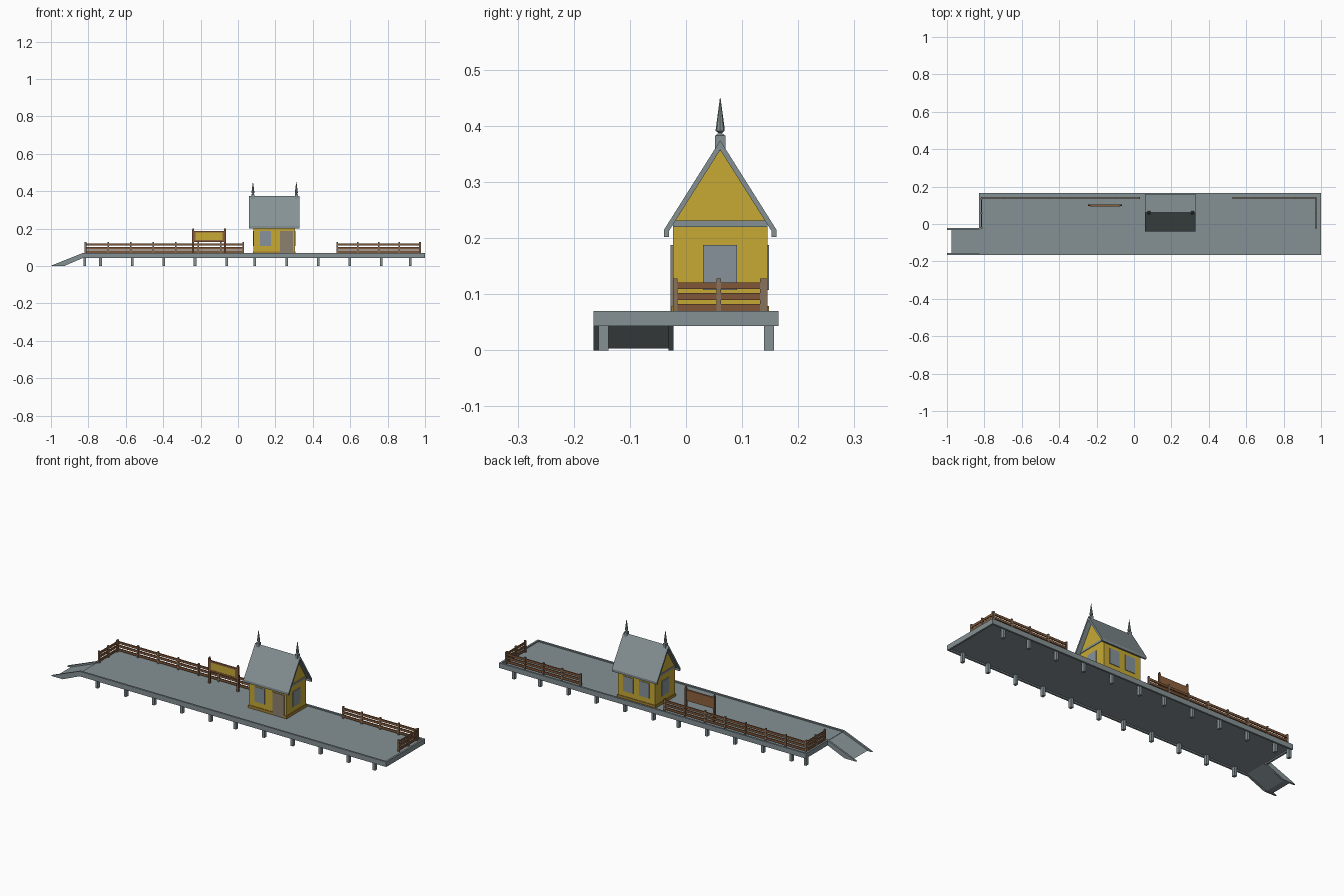
import bpy, bmesh, math

if "Cube" in bpy.data.objects:
    bpy.data.objects.remove(bpy.data.objects["Cube"])


def mat(name, c):
    m = bpy.data.materials.new(name)
    m.diffuse_color = (*c, 1)
    m.use_nodes = True
    m.node_tree.nodes["Principled BSDF"].inputs["Base Color"].default_value = m.diffuse_color
    return m


GREY = mat("weathered grey", (0.235, 0.285, 0.30))
GLASS = mat("window blue grey", (0.24, 0.29, 0.32))
YELLOW = mat("mustard yellow", (0.57, 0.40, 0.036))
BROWN = mat("rail brown", (0.22, 0.095, 0.04))
POST = mat("post wood", (0.25, 0.17, 0.11))
DOOR = mat("door taupe", (0.27, 0.22, 0.16))
PLINTH = mat("plinth ochre", (0.38, 0.22, 0.03))
SIGN = mat("sign wood", (0.27, 0.12, 0.05))


def finish(name, bm, m):
    bmesh.ops.recalc_face_normals(bm, faces=bm.faces)
    me = bpy.data.meshes.new(name)
    bm.to_mesh(me)
    bm.free()
    me.materials.append(m)
    ob = bpy.data.objects.new(name, me)
    bpy.context.collection.objects.link(ob)
    return ob


def add_box(bm, x0, x1, y0, y1, z0, z1):
    vs = bmesh.ops.create_cube(bm, size=1)["verts"]
    for v in vs:
        v.co = (x0 + (v.co.x + .5) * (x1 - x0), y0 + (v.co.y + .5) * (y1 - y0),
                z0 + (v.co.z + .5) * (z1 - z0))


def boxes(name, m, *bs):
    bm = bmesh.new()
    for b in bs:
        add_box(bm, *b)
    return finish(name, bm, m)


def prism(name, m, pts, axis, a, b):
    """Extrude a profile: axis 'x' takes (y, z) points, 'y' takes (x, z)."""
    bm = bmesh.new()
    f = bm.faces.new([bm.verts.new((a, p, q) if axis == 'x' else (p, a, q)) for p, q in pts])
    ext = bmesh.ops.extrude_face_region(bm, geom=[f])["geom"]
    d = (b - a, 0, 0) if axis == 'x' else (0, b - a, 0)
    bmesh.ops.translate(bm, vec=d, verts=[v for v in ext if isinstance(v, bmesh.types.BMVert)])
    return finish(name, bm, m)


# Platform: deck slightly sunk inside an edge frame
boxes("platform_deck", GREY, (-.825, .995, -.16, .16, .050, .064))
boxes("platform_edge_frame", GREY,
      (-.83, 1, -.165, -.155, .043, .07), (-.83, 1, .155, .165, .043, .07),
      (.99, 1, -.155, .155, .043, .07), (-.83, -.82, -.025, .155, .043, .07))

# Support posts, front row and back row
xs = [-.735, -.565, -.397, -.23, -.06, .09, .26, .43, .597, .765, .92]
boxes("front_support_posts", GREY, *[(x - .007, x + .007, -.156, -.138, 0, .052) for x in xs])
boxes("back_support_posts", GREY,
      *[(x - .007, x + .007, .139, .157, 0, .052) for x in xs + [-.82]])

# Ramp: floor between two side stringers
for nm, y0, y1 in (("front", -.165, -.156), ("back", -.031, -.022)):
    prism("ramp_stringer_" + nm, GREY,
          [(-1, 0), (-.995, .004), (-.83, .07), (-.82, .07), (-.82, .043), (-.83, .043), (-.93, 0)],
          'y', y0, y1)
prism("ramp_floor", GREY, [(-.975, .003), (-.82, .064), (-.82, .050), (-.94, .003)],
      'y', -.158, -.029)

# House walls with gables
CY = .061
prism("house_walls", YELLOW, [(-.023, .064), (.145, .064), (.145, .232), (CY, .366), (-.023, .232)],
      'x', .082, .305)
boxes("house_plinth", PLINTH, (.079, .308, -.026, .148, .064, .079))
boxes("gable_bands", GREY, (.079, .083, -.023, .145, .22, .231), (.304, .308, -.023, .145, .22, .231))

# Roof: both slopes with drooping eaves
half = [(.1, .215), (.1, .202), (.091, .202), (.091, .213), (0, .357)]
outline = [(CY, .374)] + [(CY + p, z) for p, z in half] + [(CY - p, z) for p, z in half[-2::-1]]
prism("roof", GREY, outline, 'x', .06, .33)


# Roof finials: square block and turned spire
def finial(x):
    boxes("finial_block", GREY, (x - .008, x + .008, CY - .009, CY + .009, .355, .383))
    bm = bmesh.new()
    prof = [(.008, .383), (.003, .387), (.008, .391), (.008, .394), (.0005, .45)]
    for (r1, z1), (r2, z2) in zip(prof, prof[1:]):
        vs = bmesh.ops.create_cone(bm, segments=8, cap_ends=True, radius1=r1, radius2=r2,
                                   depth=z2 - z1)["verts"]
        bmesh.ops.translate(bm, vec=(x, CY, (z1 + z2) / 2), verts=vs)
    finish("finial_spire", bm, GREY)


for x in (.08, .312):
    finial(x)

# Windows and door as thin plates
boxes("front_window", GLASS, (.117, .176, -.026, -.02, .107, .188))
boxes("front_door", DOOR, (.224, .293, -.028, -.02, .066, .188))
boxes("back_windows", GLASS, *[(x, x + .059, .142, .148, .107, .188) for x in (.117, .212)])
boxes("gable_windows", GLASS, (.079, .084, .03, .091, .107, .188), (.303, .308, .03, .091, .107, .188))


# Fences: evenly spaced posts and three rails, along x or y
def fence(name, along_x, fixed, a, b, n):
    def oriented(p, q, t, z0, z1):
        return ((p, q, fixed - t, fixed + t, z0, z1) if along_x
                else (fixed - t, fixed + t, p, q, z0, z1))
    step = (b - a) / (n - 1)
    boxes(name + "_posts", POST,
          *[oriented(a + i * step - .004, a + i * step + .004, .005, .06, .128) for i in range(n)])
    boxes(name + "_rails", BROWN,
          *[oriented(a, b, .003, z, z + .012) for z in (.070, .090, .109)])


fence("back_left_fence", True, .14, -.815, .028, 8)
fence("back_right_fence", True, .14, .53, .973, 5)
fence("left_fence", False, -.815, -.019, .136, 3)
fence("right_fence", False, .973, -.019, .136, 3)

# Station sign: pointed posts, board, frame and blank panel
for x in (-.24, -.07):
    prism("sign_post", BROWN,
          [(x - .005, .06), (x + .005, .06), (x + .005, .196), (x, .206), (x - .005, .196)],
          'y', .095, .105)
boxes("sign_board", SIGN, (-.237, -.073, .097, .103, .13, .188))
boxes("sign_panel", YELLOW, (-.226, -.084, .0945, .098, .139, .179))
boxes("sign_frame", SIGN,
      (-.235, -.075, .093, .098, .179, .188), (-.235, -.075, .093, .098, .13, .139),
      (-.235, -.226, .093, .098, .139, .179), (-.084, -.075, .093, .098, .139, .179))
